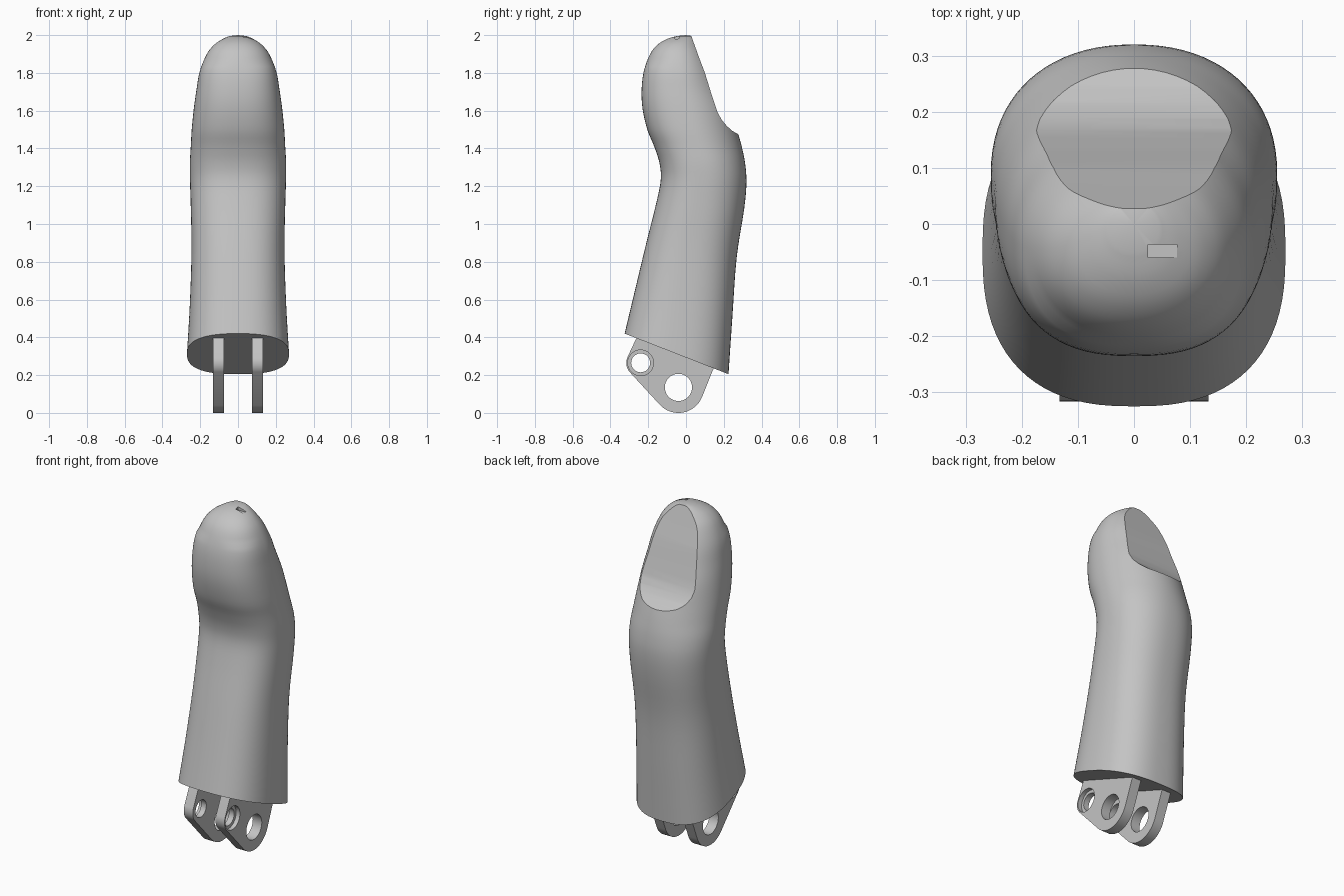
import bpy, bmesh
from math import cos, sin, pi, radians
from mathutils import Vector, Matrix

cube = bpy.data.objects.get("Cube")
if cube:
    bpy.data.objects.remove(cube)

grey = bpy.data.materials.new("plain_grey")
grey.use_nodes = True
grey.diffuse_color = (0.55, 0.55, 0.55, 1)
grey.node_tree.nodes["Principled BSDF"].inputs["Base Color"].default_value = (0.55, 0.55, 0.55, 1)


def make_object(name, bm):
    bmesh.ops.recalc_face_normals(bm, faces=bm.faces)
    mesh = bpy.data.meshes.new(name)
    bm.to_mesh(mesh)
    bm.free()
    mesh.materials.append(grey)
    obj = bpy.data.objects.new(name, mesh)
    bpy.context.collection.objects.link(obj)
    return obj


def activate(obj):
    bpy.ops.object.select_all(action="DESELECT")
    obj.select_set(True)
    bpy.context.view_layer.objects.active = obj


def cut(obj, cutter):
    cutter.hide_render = True
    mod = obj.modifiers.new("cut", "BOOLEAN")
    mod.operation = "DIFFERENCE"
    mod.solver = "EXACT"
    mod.object = cutter
    activate(obj)
    bpy.ops.object.modifier_apply(modifier=mod.name)
    bpy.data.objects.remove(cutter)


def smooth(obj, degrees):
    activate(obj)
    bpy.ops.object.shade_smooth_by_angle(angle=radians(degrees))


def catmull(a, b, c, d, t):
    return [0.5 * (2 * q + (r - p) * t + (2 * p - 5 * q + 4 * r - s) * t * t
                   + (3 * q - p - 3 * r + s) * t ** 3)
            for p, q, r, s in zip(a, b, c, d)]


# Finger sections: front y, front z, back y, back z, half width, back squareness
sections = [
    (-.325, .42, .225, .205, .27, 2.6),
    (-.27, .65, .245, .50, .255, 2.5),
    (-.21, .90, .268, .82, .246, 2.4),
    (-.16, 1.10, .308, 1.08, .25, 2.3),
    (-.134, 1.23, .32, 1.22, .254, 2.2),
    (-.14, 1.32, .313, 1.32, .255, 2.1),
    (-.168, 1.41, .295, 1.41, .25, 2),
    (-.205, 1.50, .27, 1.50, .245, 2),
    (-.23, 1.61, .237, 1.61, .234, 2),
    (-.235, 1.71, .192, 1.71, .22, 2),
    (-.223, 1.81, .15, 1.81, .202, 2),
    (-.19, 1.90, .105, 1.90, .165, 2),
    (-.15, 1.95, .07, 1.95, .125, 2),
    (-.10, 1.98, .05, 1.98, .08, 2),
    (-.05, 1.995, .035, 1.995, .045, 2),
]
SEGMENTS, STEPS = 80, 4


def power(v, n):
    return (1 if v >= 0 else -1) * abs(v) ** (2 / n)


def add_ring(bm, sec):
    yf, zf, yb, zb, w, n_back = sec
    n_front = 2.5 if zf < 1.85 else 2.2
    ring = []
    for i in range(SEGMENTS):
        a = 2 * pi * i / SEGMENTS
        n = n_back if sin(a) > 0 else n_front
        s = power(sin(a), n) / 2 + 0.5
        ring.append(bm.verts.new((w * power(cos(a), n), yf + (yb - yf) * s, zf + (zb - zf) * s)))
    return ring


bm = bmesh.new()
rings = []
last = len(sections) - 1
for k in range(last):
    keys = [sections[min(max(j, 0), last)] for j in range(k - 1, k + 3)]
    rings += [add_ring(bm, catmull(*keys, t / STEPS)) for t in range(STEPS)]
rings.append(add_ring(bm, sections[last]))
for low, high in zip(rings, rings[1:]):
    for i in range(SEGMENTS):
        j = (i + 1) % SEGMENTS
        bm.faces.new((low[i], low[j], high[j], high[i]))
bm.faces.new(rings[0])
tip = bm.verts.new((0, 0, 2))
for i in range(SEGMENTS):
    bm.faces.new((rings[-1][i], rings[-1][(i + 1) % SEGMENTS], tip))
finger = make_object("finger_shell", bm)

# Fingernail recess: a side profile swept across the tip
nail = [(.5, 1.44), (.33, 1.457), (.278, 1.474), (.245, 1.493), (.215, 1.52), (.188, 1.553),
        (.167, 1.592), (.151, 1.64), (.131, 1.70), (.10, 1.80), (.066, 1.89), (.03, 1.99),
        (0, 2.07), (.5, 2.1)]
bm = bmesh.new()
face = bm.faces.new([bm.verts.new((-.4, y, z)) for y, z in nail])
swept = bmesh.ops.extrude_face_region(bm, geom=[face])
bmesh.ops.translate(bm, vec=(.8, 0, 0), verts=[g for g in swept["geom"] if isinstance(g, bmesh.types.BMVert)])
cut(finger, make_object("nail_cutter", bm))

# Small slot near the fingertip
bm = bmesh.new()
bmesh.ops.create_cube(bm, size=1, matrix=Matrix.Translation((.051, -.048, 2.0)) @ Matrix.Diagonal((.052, .023, .044, 1)))
cut(finger, make_object("slot_cutter", bm))
smooth(finger, 32)


# Hinge plates with a counterbored pin hole and a larger pivot hole
def cylinder(y, z, radius, x0, x1):
    bm = bmesh.new()
    place = Matrix.Translation(((x0 + x1) / 2, y, z)) @ Matrix.Rotation(pi / 2, 4, "Y")
    bmesh.ops.create_cone(bm, cap_ends=True, segments=48, radius1=radius, radius2=radius,
                          depth=abs(x1 - x0), matrix=place)
    return make_object("hole_cutter", bm)


PIN, PIVOT = (-.24, .265), (-.04, .135)
for name, side in (("left_hinge_plate", 1), ("right_hinge_plate", -1)):
    bm = bmesh.new()
    for x in (.074 * side, .133 * side):
        for (y, z), radius in ((PIN, .076), (PIVOT, .135)):
            for i in range(64):
                a = 2 * pi * i / 64
                bm.verts.new((x, y + radius * cos(a), z + radius * sin(a)))
        for y, z in ((-.247, .43), (.162, .275)):
            bm.verts.new((x, y, z))
    hull = bmesh.ops.convex_hull(bm, input=bm.verts)
    inside = {g for g in hull["geom_interior"] if isinstance(g, bmesh.types.BMVert)}
    bmesh.ops.delete(bm, geom=list(inside), context="VERTS")
    bmesh.ops.dissolve_limit(bm, angle_limit=radians(1), verts=bm.verts, edges=bm.edges)
    plate = make_object(name, bm)
    cut(plate, cylinder(*PIN, .05, .02 * side, .2 * side))
    cut(plate, cylinder(*PIN, .068, .108 * side, .2 * side))
    cut(plate, cylinder(*PIVOT, .072, .02 * side, .2 * side))
    smooth(plate, 30)
